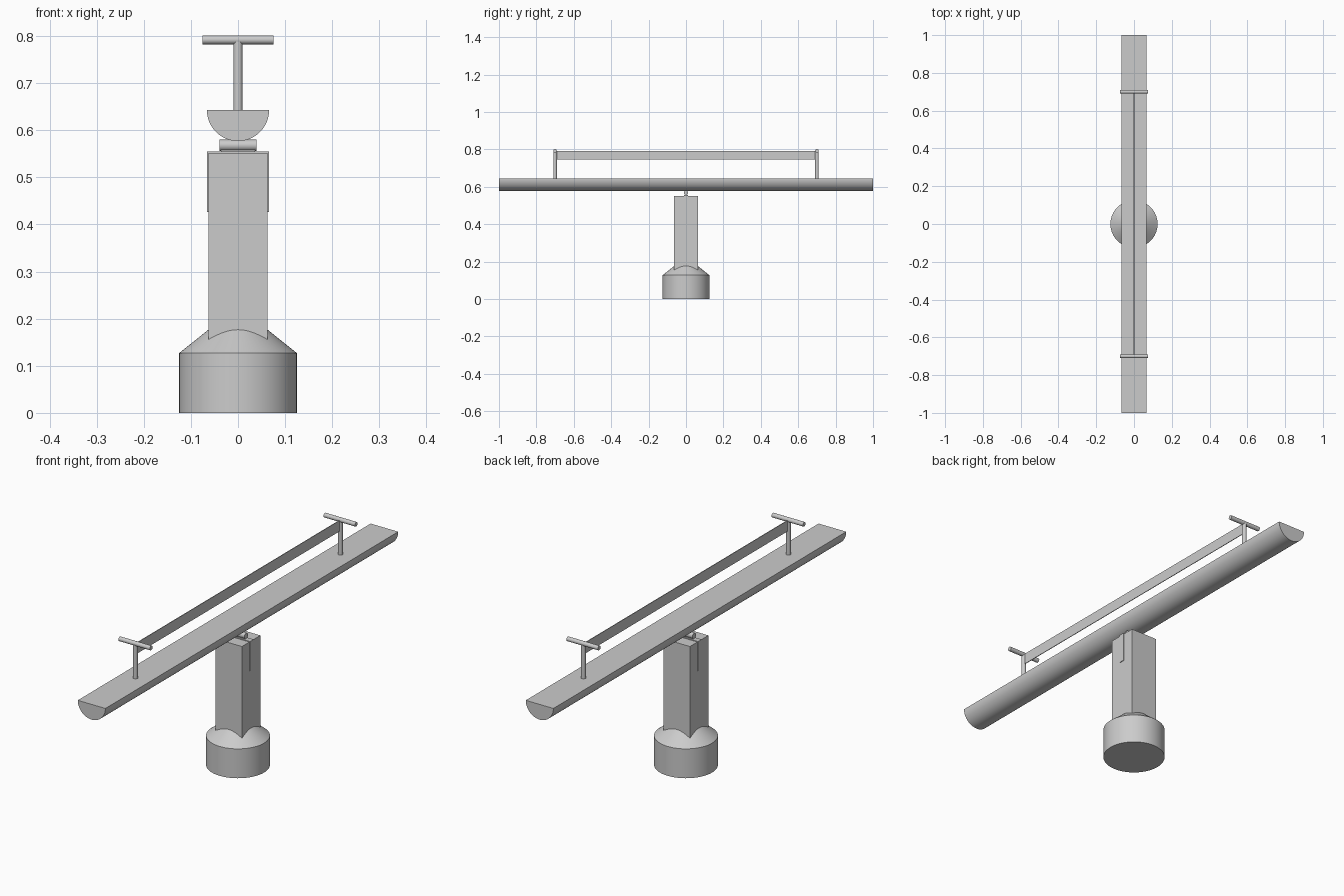
import bpy, bmesh, math
from mathutils import Matrix

cube = bpy.data.objects.get("Cube")
if cube:
    bpy.data.objects.remove(cube, do_unlink=True)

grey = bpy.data.materials.new("plain grey")
grey.use_nodes = True
COLOUR = (0.6, 0.6, 0.6, 1)
grey.diffuse_color = COLOUR
grey.node_tree.nodes["Principled BSDF"].inputs["Base Color"].default_value = COLOUR


def finish(name, bm, smooth=False):
    bmesh.ops.recalc_face_normals(bm, faces=bm.faces)
    mesh = bpy.data.meshes.new(name)
    bm.to_mesh(mesh)
    bm.free()
    mesh.materials.append(grey)
    obj = bpy.data.objects.new(name, mesh)
    bpy.context.collection.objects.link(obj)
    if smooth:
        bpy.ops.object.select_all(action="DESELECT")
        obj.select_set(True)
        bpy.context.view_layer.objects.active = obj
        bpy.ops.object.shade_smooth_by_angle(angle=math.radians(30))
    return obj


def box(name, low, high):
    bm = bmesh.new()
    bmesh.ops.create_cube(bm, size=1)
    for v in bm.verts:
        v.co = [a + (c + 0.5) * (b - a) for a, b, c in zip(low, high, v.co)]
    return finish(name, bm)


def rod(name, centre, radius, length, axis="Z", top=None, sides=32):
    bm = bmesh.new()
    turn = Matrix.Rotation(math.pi / 2, 4, "Y") if axis == "X" else Matrix()
    bmesh.ops.create_cone(bm, cap_ends=True, segments=sides, radius1=radius,
                          radius2=radius if top is None else top, depth=length,
                          matrix=Matrix.Translation(centre) @ turn)
    return finish(name, bm, smooth=True)


def extrude(name, outline, y0, y1, smooth=False):
    """Extrude an outline in x and z along y."""
    bm = bmesh.new()
    face = bm.faces.new([bm.verts.new((x, y0, z)) for x, z in outline])
    out = bmesh.ops.extrude_face_region(bm, geom=[face])["geom"]
    for v in out:
        if isinstance(v, bmesh.types.BMVert):
            v.co.y = y1
    return finish(name, bm, smooth)


# Footing: drum with a conical shoulder
rod("footing_drum", (0, 0, 0.0635), 0.125, 0.127, sides=64)
rod("footing_shoulder", (0, 0, 0.157), 0.125, 0.06, top=0.05, sides=64)

# Square post
box("post", (-0.063, -0.063, 0.1), (0.063, 0.063, 0.552))

# Strap folded over the post top
half = [(0.066, 0.555), (0.066, 0.427), (0.062, 0.427), (0.062, 0.551)]
strap = half + [(-x, z) for x, z in reversed(half)]
extrude("strap", strap, -0.012, 0.012)

# Pivot under the beam
rod("pivot", (0, 0, 0.568), 0.012, 0.078, axis="X")
box("pivot_seat", (-0.036, -0.006, 0.552), (0.036, 0.006, 0.565))

# Half-round beam, flat side up
steps = 32
arc = [(0.066 * math.cos(math.pi * i / steps), 0.643 - 0.066 * math.sin(math.pi * i / steps))
       for i in range(steps + 1)]
extrude("beam", arc, -1, 1, smooth=True)

# Handles at both ends, joined by a thin rail
for label, y in (("front", -0.7), ("back", 0.7)):
    rod(label + "_handle_stem", (0, y, 0.713), 0.0095, 0.15)
    rod(label + "_handle_bar", (0, y, 0.792), 0.0095, 0.15, axis="X")
box("rail", (-0.0015, -0.7, 0.745), (0.0015, 0.7, 0.792))
